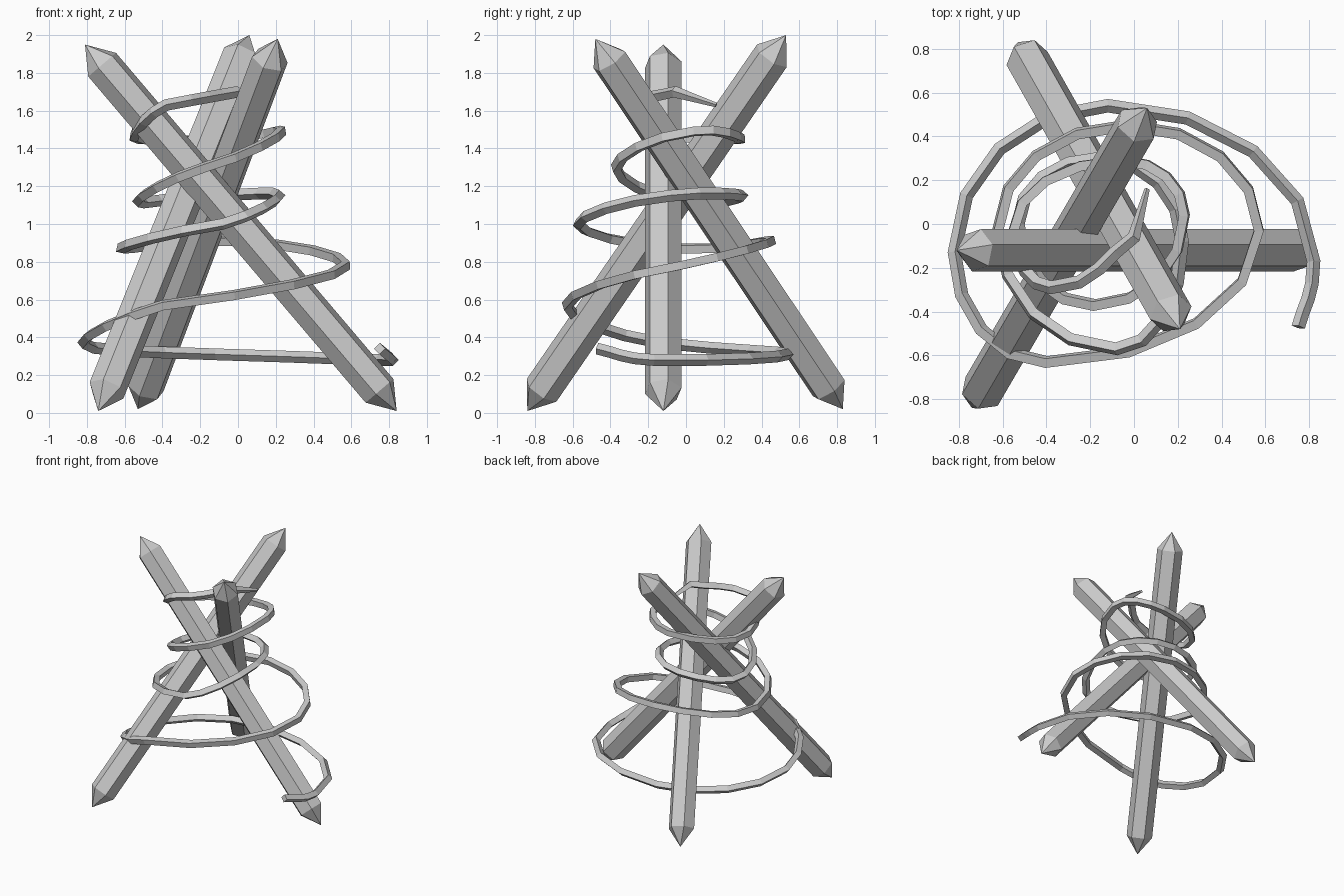
import bpy, bmesh, math
from mathutils import Vector

cube = bpy.data.objects.get("Cube")
if cube:
    bpy.data.objects.remove(cube, do_unlink=True)

grey = bpy.data.materials.new("stone grey")
grey.use_nodes = True
colour = (0.6, 0.6, 0.6, 1)
grey.diffuse_color = colour
grey.node_tree.nodes["Principled BSDF"].inputs["Base Color"].default_value = colour

RADIUS, TIP, SIDES = 0.1, 0.14, 6
TURN = math.radians(15)
ARC = 0.55


def add_object(name, data):
    data.materials.append(grey)
    bpy.context.collection.objects.link(bpy.data.objects.new(name, data))


def pole(name, bottom, top):
    """Hexagonal pole, pointed at both ends."""
    bottom, top = Vector(bottom), Vector(top)
    axis = (top - bottom).normalized()
    side = axis.cross(Vector((0, 0, 1))).normalized()
    up = side.cross(axis)
    bm = bmesh.new()

    def ring(centre):
        angles = [TURN + math.tau * i / SIDES for i in range(SIDES)]
        return [bm.verts.new(centre + RADIUS * (side * math.cos(angle) + up * math.sin(angle)))
                for angle in angles]

    low, high = ring(bottom + axis * TIP), ring(top - axis * TIP)
    low_tip, high_tip = bm.verts.new(bottom), bm.verts.new(top)
    for i in range(SIDES):
        j = (i + 1) % SIDES
        bm.faces.new((low[i], low[j], high[j], high[i]))
        bm.faces.new((low[j], low[i], low_tip))
        bm.faces.new((high[i], high[j], high_tip))
    bmesh.ops.recalc_face_normals(bm, faces=bm.faces)
    mesh = bpy.data.meshes.new(name)
    bm.to_mesh(mesh)
    bm.free()
    add_object(name, mesh)


def spiral(name, start, quarters, tail):
    """Square band wound in quarter ellipses through its left, back, right and front extremes."""
    places = [Vector(place) for place in [start, *quarters, *tail]]
    curve = bpy.data.curves.new(name, "CURVE")
    curve.dimensions = "3D"
    curve.bevel_depth = 0.031
    curve.bevel_resolution = 0
    curve.resolution_u = 4
    curve.use_fill_caps = True
    spline = curve.splines.new("BEZIER")
    spline.use_smooth = False
    spline.bezier_points.add(len(places) - 1)
    for i, (point, place) in enumerate(zip(spline.bezier_points, places)):
        point.co = place
        if not 0 < i <= len(quarters):
            point.handle_left_type = point.handle_right_type = "VECTOR"
            continue
        # At a left or right extreme the band runs along y, at a back or front one along x
        before, after = places[i - 1], places[i + 1]
        along = i % 2
        rise = Vector((0, 0, (after.z - before.z) / 6))
        point.handle_left_type = point.handle_right_type = "FREE"
        left, right = place - rise, place + rise
        left[along] += ARC * (before[along] - place[along])
        right[along] += ARC * (after[along] - place[along])
        point.handle_left, point.handle_right = left, right
    spline.bezier_points[-1].radius = 0.4
    add_object(name, curve)


# Three crossed poles
pole("left_pole", (0.84, -0.12, 0.01), (-0.81, -0.12, 1.95))
pole("front_right_pole", (-0.74, -0.84, 0.01), (0.06, 0.53, 2))
pole("back_right_pole", (-0.53, 0.83, 0.02), (0.21, -0.48, 1.98))

# Spiral band, one line for each half turn
spiral(
    "spiral_band",
    (0.75, -0.47, 0.34),
    [
        (0.82, -0.17, 0.28), (-0.12, 0.54, 0.31),
        (-0.82, -0.13, 0.37), (-0.4, -0.63, 0.57),
        (0.57, -0.03, 0.78), (-0.03, 0.45, 0.91),
        (-0.62, -0.02, 0.87), (-0.08, -0.57, 1),
        (0.22, -0.08, 1.15), (-0.15, 0.3, 1.15),
        (-0.53, 0, 1.12), (-0.18, -0.37, 1.3),
        (0.23, 0.04, 1.49), (-0.05, 0.29, 1.45),
        (-0.55, -0.03, 1.46), (-0.38, -0.29, 1.63),
    ],
    [(0, -0.06, 1.7), (0.06, 0.16, 1.63)],
)
